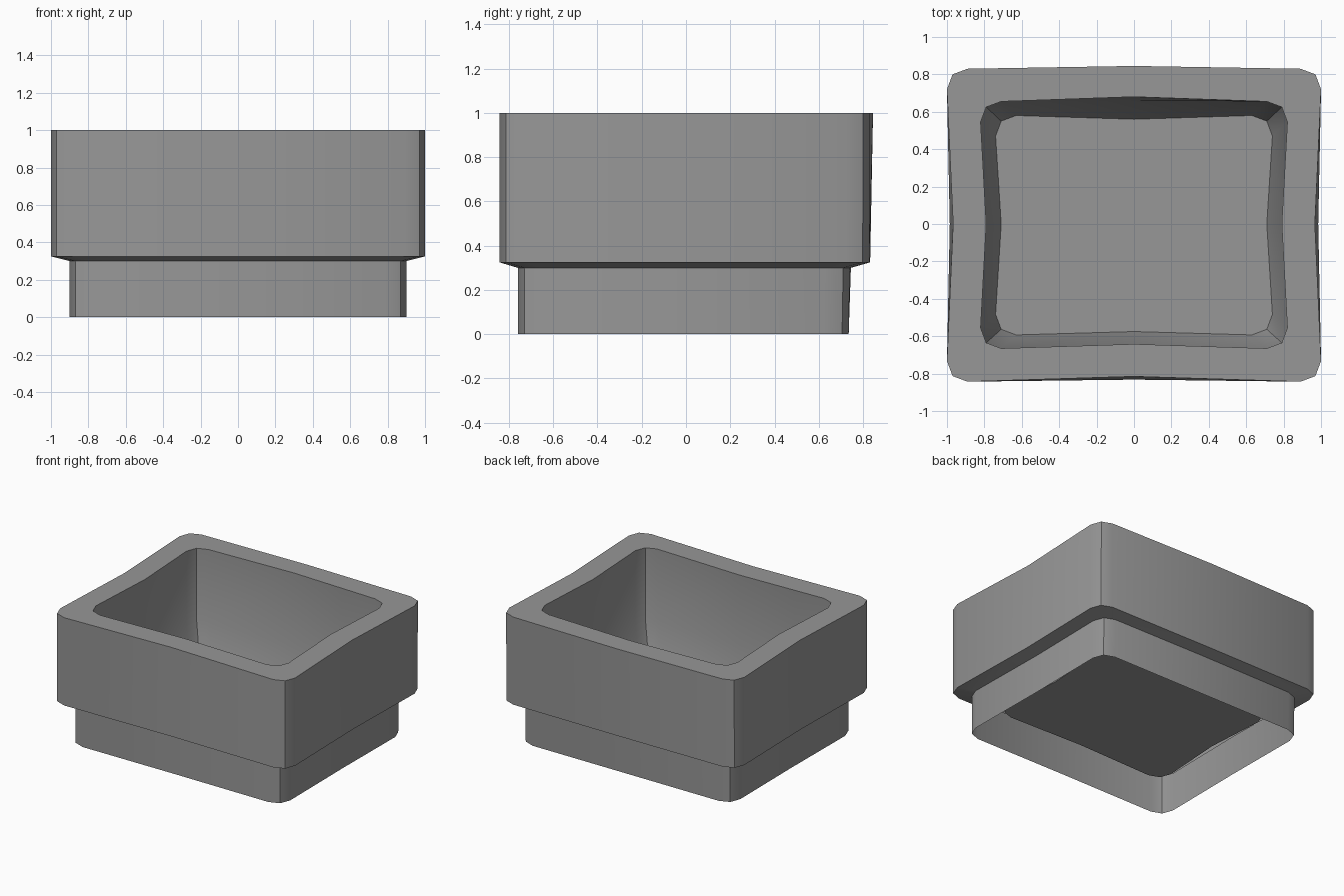
import bpy, bmesh

if "Cube" in bpy.data.objects:
    bpy.data.objects.remove(bpy.data.objects["Cube"])


def outline(hx, front, back, mid_x, mid_front, mid_back):
    """Rounded-corner rectangle whose side midpoints bow in or out (16 points)."""
    cut = ((0.0, 0.11), (0.03, 0.03), (0.11, 0.0))
    right = [(0.0, mid_front)]
    right += [(hx - dx, front + dy) for dx, dy in reversed(cut)]
    right += [(mid_x, 0.0)]
    right += [(hx - dx, back - dy) for dx, dy in cut]
    right += [(0.0, mid_back)]
    left = [(-x, y) for x, y in reversed(right[1:-1])]
    return right + left


# Rings from the open base, up the outside, over the rim, to the inner floor:
# z, half width, front, back, side middle, front middle, back middle
RINGS = [
    (0.00, 0.900, -0.760, 0.735, 0.895, -0.757, 0.735),
    (0.30, 0.900, -0.760, 0.740, 0.890, -0.754, 0.745),
    (0.325, 1.00, -0.843, 0.828, 0.985, -0.832, 0.832),
    (1.00, 1.000, -0.843, 0.830, 0.967, -0.815, 0.845),
    (1.00, 0.820, -0.665, 0.655, 0.790, -0.642, 0.680),
    (0.45, 0.820, -0.665, 0.655, 0.800, -0.655, 0.660),
    (0.16, 0.740, -0.593, 0.580, 0.710, -0.575, 0.560),
]

# Open box with stepped base: one thin skin, hollow between the walls
bm = bmesh.new()
loops = [[bm.verts.new((x, y, z)) for x, y in outline(*shape)] for z, *shape in RINGS]
for lower, upper in zip(loops, loops[1:]):
    n = len(lower)
    for i in range(n):
        j = (i + 1) % n
        bm.faces.new((lower[i], lower[j], upper[j], upper[i]))
bm.faces.new(loops[-1])

mesh = bpy.data.meshes.new("stepped_box")
bm.to_mesh(mesh)
bm.free()
box = bpy.data.objects.new("stepped_box", mesh)
bpy.context.collection.objects.link(box)

# Dark grey finish
grey = bpy.data.materials.new("dark_grey")
grey.diffuse_color = (0.31, 0.31, 0.31, 1.0)
grey.use_nodes = True
grey.node_tree.nodes["Principled BSDF"].inputs["Base Color"].default_value = grey.diffuse_color
mesh.materials.append(grey)

bpy.context.view_layer.objects.active = box
box.select_set(True)
bpy.ops.object.shade_smooth_by_angle(angle=0.52)
